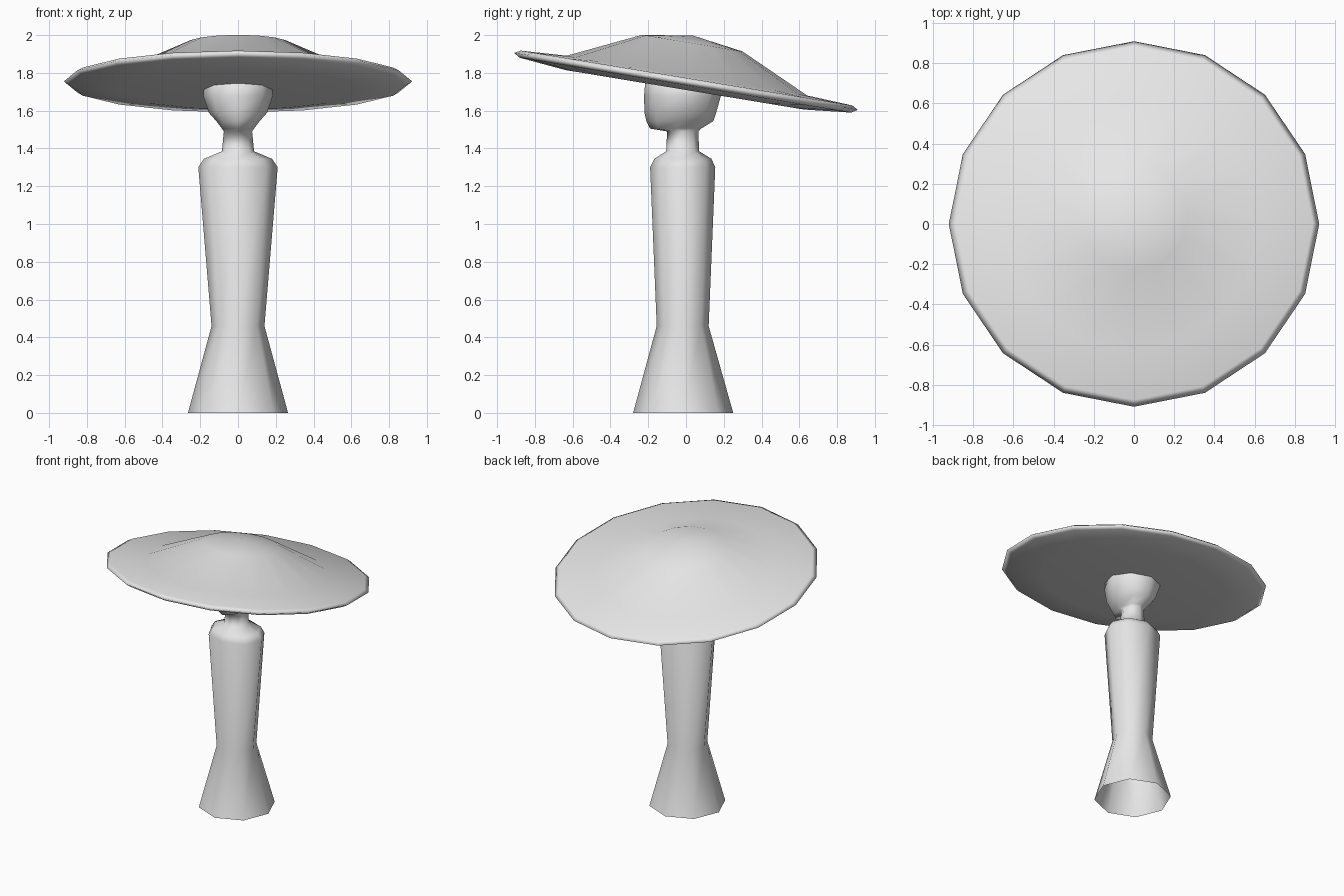
import bpy
import bmesh
import math
from mathutils import Matrix

if "Cube" in bpy.data.objects:
    bpy.data.objects.remove(bpy.data.objects["Cube"], do_unlink=True)

# One plain clay colour
clay = bpy.data.materials.new("light_grey")
clay.use_nodes = True
CLAY = (0.8, 0.8, 0.8, 1)
clay.diffuse_color = CLAY
clay.node_tree.nodes["Principled BSDF"].inputs["Base Color"].default_value = CLAY


def loft(name, sides, rings, cap_start=False, cap_end=False, matrix=None):
    """Skin elliptical rings given as (z, half width, front y, back y)."""
    bm = bmesh.new()
    loops = []
    for z, rx, front, back in rings:
        mid, ry = (front + back) / 2, (back - front) / 2
        turns = [2 * math.pi * i / sides for i in range(sides)]
        loops.append([bm.verts.new((rx * math.cos(a), mid + ry * math.sin(a), z))
                      for a in turns])
    for low, high in zip(loops, loops[1:]):
        for i in range(sides):
            j = (i + 1) % sides
            bm.faces.new((low[i], low[j], high[j], high[i]))
    # Close an end with a fan around a centre point
    for wanted, loop in ((cap_start, loops[0]), (cap_end, loops[-1])):
        if wanted is not False:
            y = sum(v.co.y for v in loop) / sides
            tip = bm.verts.new((0, y, wanted))
            for i in range(sides):
                bm.faces.new((loop[i], loop[(i + 1) % sides], tip))
    bmesh.ops.recalc_face_normals(bm, faces=bm.faces)
    mesh = bpy.data.meshes.new(name)
    bm.to_mesh(mesh)
    bm.free()
    mesh.shade_smooth()
    mesh.materials.append(clay)
    obj = bpy.data.objects.new(name, mesh)
    bpy.context.collection.objects.link(obj)
    if matrix:
        obj.matrix_world = matrix
    return obj


# Flared skirt, tapering torso, shoulders, neck and head in one skin
loft("body", 8, [
    (0, 0.265, -0.28, 0.25),
    (0.46, 0.14, -0.155, 0.12),
    (1.30, 0.21, -0.19, 0.155),
    (1.345, 0.18, -0.168, 0.135),
    (1.385, 0.085, -0.105, 0.07),
    (1.49, 0.075, -0.10, 0.065),
    (1.505, 0.085, -0.19, 0.08),
    (1.545, 0.115, -0.21, 0.145),
    (1.59, 0.155, -0.22, 0.16),
    (1.68, 0.185, -0.222, 0.185),
    (1.76, 0.175, -0.215, 0.175),
], cap_end=1.80)

# Wide brimmed hat, tilted down towards the back
profile = [(-0.045, 0.64), (-0.02, 0.89), (0, 0.922), (0.018, 0.89),
           (0.031, 0.645), (0.205, 0.27)]
tilt = Matrix.Translation((0, 0, 1.755)) @ Matrix.Rotation(math.radians(-9.4), 4, "X")
loft("hat", 16, [(z, r, -r, r) for z, r in profile],
     cap_start=-0.045, cap_end=0.245, matrix=tilt)
